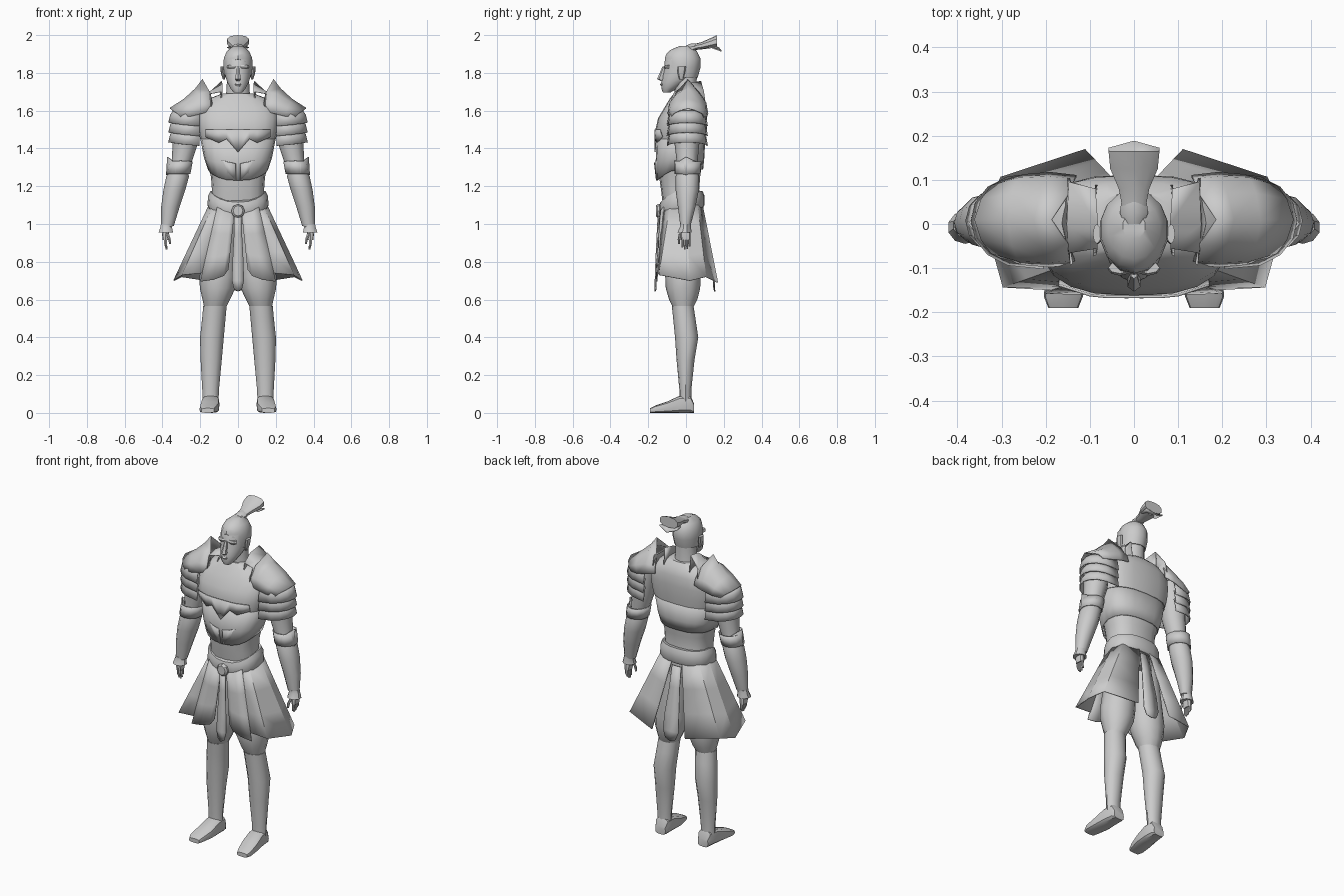
import bpy, bmesh, math
from mathutils import Vector

GREY = bpy.data.materials.new("plain_grey")
GREY.diffuse_color = (0.6, 0.6, 0.6, 1)


def finish(name, bm, mirror=False, thick=0, angle=35):
    bmesh.ops.remove_doubles(bm, verts=bm.verts, dist=0.0005)
    bmesh.ops.recalc_face_normals(bm, faces=bm.faces)
    me = bpy.data.meshes.new(name)
    bm.to_mesh(me)
    bm.free()
    me.materials.append(GREY)
    me.shade_smooth()
    me.set_sharp_from_angle(angle=math.radians(angle))
    ob = bpy.data.objects.new(name, me)
    bpy.context.collection.objects.link(ob)
    if thick:
        m = ob.modifiers.new("thickness", 'SOLIDIFY')
        m.thickness, m.offset = thick, 0
    if mirror:
        ob.modifiers.new("mirror", 'MIRROR')
    return ob


def loft(name, rings, n=12, p=1.0, along_y=False, mirror=False, cap=True, angle=35):
    """Rings are (height, centre x, half width, front, back, front drop)."""
    bm = bmesh.new()
    loops = []
    for r in rings:
        h, cx, rx, a, b = r[:5]
        drop = r[5] if len(r) > 5 else 0
        loop = []
        for i in range(n):
            t = 2 * math.pi * i / n
            s, c = math.sin(t), -math.cos(t)
            x = cx + rx * math.copysign(abs(s) ** p, s)
            d = (a + b) / 2 + (b - a) / 2 * math.copysign(abs(c) ** p, c)
            z = h - drop * max(0, -c) ** 1.5
            loop.append(bm.verts.new((x, z, d) if along_y else (x, d, z)))
        loops.append(loop)
    for l0, l1 in zip(loops, loops[1:]):
        for i in range(n):
            j = (i + 1) % n
            bm.faces.new((l0[i], l0[j], l1[j], l1[i]))
    if cap:
        bm.faces.new(loops[0])
        bm.faces.new(loops[-1])
    return finish(name, bm, mirror, 0 if cap else 0.006, angle)


def plate(name, rows, mirror=True, thick=0.006, angle=35):
    """A thin sheet through a grid of points."""
    bm = bmesh.new()
    g = [[bm.verts.new(v) for v in row] for row in rows]
    for a, b in zip(g, g[1:]):
        for i in range(len(a) - 1):
            bm.faces.new((a[i], a[i + 1], b[i + 1], b[i]))
    return finish(name, bm, mirror, thick, angle)


def between(top, bottom, steps=3):
    return [[Vector(a).lerp(Vector(b), k / steps) for a, b in zip(top, bottom)]
            for k in range(steps + 1)]


# Legs and feet
loft("shin", [(.06, .145, .042, -.035, .028), (.12, .145, .044, -.035, .028),
              (.28, .142, .056, -.05, .045), (.40, .138, .063, -.058, .065),
              (.50, .128, .062, -.068, .05), (.565, .122, .062, -.075, .04)], mirror=True)
loft("thigh", [(.55, .122, .055, -.065, .035), (.60, .115, .073, -.09, .06),
               (.66, .108, .094, -.107, .075), (.72, .104, .1, -.11, .078),
               (.85, .092, .09, -.11, .08), (1.06, .075, .078, -.1, .07)], mirror=True)
loft("foot", [(-.19, .16, .034, 0, .025), (-.165, .16, .044, 0, .038), (-.10, .15, .05, 0, .06),
              (-.035, .145, .047, 0, .09), (.025, .142, .042, 0, .09), (.042, .142, .034, 0, .05)],
     p=.55, along_y=True, mirror=True)

# Torso with layered armour
loft("waist", [(1.0, 0, .13, -.105, .08), (1.12, 0, .142, -.125, .08), (1.18, 0, .138, -.132, .07),
               (1.25, 0, .143, -.142, .075), (1.36, 0, .175, -.145, .09), (1.48, 0, .195, -.145, .095)],
     n=16, p=.8)
loft("belly_plate", [(1.29, 0, .157, -.153, .088, .06), (1.35, 0, .177, -.158, .094, .03),
                     (1.47, 0, .2, -.152, .1)], n=20, p=.8, cap=False)
loft("chest_plate", [(1.45, 0, .2, -.158, .104, .0), (1.50, 0, .213, -.162, .11),
                     (1.56, 0, .217, -.148, .112), (1.62, 0, .205, -.112, .11),
                     (1.665, 0, .15, -.085, .095), (1.69, 0, .085, -.065, .07)], n=20, p=.75)
plate("breast_ridge", [[(0, -.163, 1.38), (.06, -.161, 1.45), (.10, -.154, 1.43), (.17, -.125, 1.46)],
                       [(0, -.165, 1.50), (.06, -.165, 1.50), (.10, -.161, 1.50), (.17, -.138, 1.50)]])
plate("belly_rib", [[(.012, -.156, 1.23), (.05, -.153, 1.27), (.11, -.125, 1.25)],
                    [(.012, -.166, 1.32), (.06, -.162, 1.33), (.145, -.115, 1.36)]])

# Belt and buckle
loft("belt", [(1.085, 0, .155, -.135, .09, .045), (1.10, 0, .162, -.142, .098, .045),
              (1.15, 0, .158, -.142, .098, .055), (1.175, 0, .146, -.136, .088, .06)],
     n=20, p=.85)
loft("buckle", [(-.16, 0, .026, 1.042, 1.098), (-.15, 0, .036, 1.032, 1.105),
                (-.125, 0, .036, 1.032, 1.105)], n=8, along_y=True)

# Skirt panels and hanging cloths
plate("front_skirt", between(
    [(.02, -.137, 1.05), (.04, -.137, 1.06), (.075, -.133, 1.07), (.11, -.118, 1.09)],
    [(.05, -.152, .76), (.075, -.155, .725), (.13, -.157, .705), (.20, -.155, .695)]))
plate("side_skirt", between(
    [(.09, -.125, 1.08), (.135, -.085, 1.09), (.152, 0, 1.10), (.13, .06, 1.10), (.035, .088, 1.09)],
    [(.19, -.147, .74), (.295, -.142, .73), (.34, .02, .70), (.30, .105, .72), (.11, .167, .69)]),
    angle=25)
for name, w, y0, y1 in (("front_cloth", .026, -.142, -.158), ("back_cloth", .042, .088, .145)):
    plate(name, [[(-w * k, y0 + (y1 - y0) * t, z), (0, (y0 + (y1 - y0) * t) * 1.03, z - e),
                  (w * k, y0 + (y1 - y0) * t, z)]
                 for z, k, t, e in ((1.07, .7, 0, 0), (.95, .8, .35, 0), (.80, 1.1, .8, 0),
                                    (.70, 1.2, 1, 0), (.655, .8, 1.05, .012))], mirror=False)

# Arms, guards and hands
loft("upper_arm", [(1.64, .25, .05, -.05, .06), (1.56, .27, .075, -.07, .08), (1.42, .28, .066, -.06, .07),
                   (1.32, .30, .052, -.048, .06), (1.26, .315, .05, -.045, .055)], mirror=True)
loft("forearm", [(1.30, .312, .046, -.042, .055), (1.25, .32, .06, -.055, .07), (1.18, .337, .058, -.055, .068),
                 (1.09, .358, .049, -.043, .05), (.99, .374, .034, -.03, .024)], mirror=True)
loft("elbow_guard", [(1.265, .317, .062, -.058, .072), (1.33, .305, .062, -.06, .08, -.005)],
     mirror=True, cap=False)
plate("elbow_spike", [[(.33, -.055, 1.27), (.378, 0, 1.26), (.33, .068, 1.27)],
                      [(.33, -.055, 1.32), (.372, 0, 1.355), (.33, .075, 1.32)]])
loft("glove_cuff", [(.955, .382, .04, -.045, .03), (.985, .38, .032, -.032, .026),
                    (1.0, .375, .035, -.032, .026)], n=10, mirror=True)
loft("palm", [(.975, .38, .016, -.02, .018), (.945, .383, .019, -.03, .024), (.915, .384, .015, -.026, .024)],
     n=8, p=.7, mirror=True)
for i, end in enumerate((.875, .865, .868, .88)):
    y = -.019 + .0125 * i
    loft(f"finger_{i + 1}", [(.92, .384, .008, y - .006, y + .006), (.895, .384, .008, y - .006, y + .006),
                             (end, .378, .005, y - .004, y + .004)], n=6, mirror=True)
loft("thumb", [(.95, .374, .009, -.038, -.022), (.92, .363, .008, -.044, -.03),
               (.895, .36, .005, -.042, -.032)], n=6, mirror=True)

# Shoulder armour: one peaked cap over three flared bands
CAP = [[(.13, 1.60, -.098), (.135, 1.64, -.09), (.15, 1.70, -.055), (.187, 1.765, 0)],
       [(.19, 1.585, -.105), (.197, 1.64, -.095), (.21, 1.685, -.06), (.225, 1.715, 0)],
       [(.25, 1.57, -.1), (.262, 1.615, -.092), (.275, 1.645, -.058), (.285, 1.66, 0)],
       [(.30, 1.565, -.085), (.322, 1.585, -.075), (.345, 1.60, -.045), (.36, 1.612, 0)]]
plate("shoulder_cap", [[(x, .01 + d, z) for x, z, d in r] +
                       [(x, .01 - d, z) for x, z, d in r[-2::-1]] for r in CAP], angle=50)
for k in range(3):
    z = 1.60 - .052 * k
    rows = []
    for dz, grow in ((0, .86), (-.04, .96), (-.082, 1.03)):
        row = []
        for i in range(9):
            t = math.pi * (i / 8 - .5)
            lift = .018 * math.cos(t) if dz else 0
            row.append((.215 + .147 * grow * math.cos(t) ** .8 if abs(t) < 1.5 else .205,
                        .007 + .103 * grow * math.sin(t), z + dz + lift))
        rows.append(row)
    plate(f"shoulder_band_{k + 1}", rows)
plate("collar_flap", [[(.09, -.075, 1.66), (.095, 0, 1.66), (.085, .09, 1.64)],
                      [(.085, -.055, 1.70), (.083, 0, 1.74), (.088, .08, 1.755)],
                      [(.145, -.065, 1.69), (.15, 0, 1.70), (.145, .095, 1.70)],
                      [(.14, -.1, 1.60), (.16, 0, 1.66), (.15, .108, 1.61)]])

# Neck, head and face
loft("neck", [(1.64, 0, .075, -.06, .065), (1.70, 0, .062, -.06, .055), (1.80, 0, .056, -.06, .058)])
loft("head", [(1.695, 0, .022, -.122, -.085), (1.715, 0, .04, -.13, -.05), (1.75, 0, .058, -.13, .01),
              (1.78, 0, .068, -.126, .055), (1.82, 0, .074, -.116, .07), (1.87, 0, .073, -.112, .073),
              (1.905, 0, .06, -.09, .06), (1.93, 0, .03, -.05, .03)], n=14)
loft("hair", [(1.775, 0, .074, -.112, .062, -.10), (1.83, 0, .079, -.108, .077, -.06),
              (1.875, 0, .077, -.1, .078, -.03), (1.915, 0, .06, -.08, .058, -.008),
              (1.942, 0, .026, -.035, .025)], n=14)
loft("nose", [(1.758, 0, .012, -.135, -.11), (1.768, 0, .017, -.153, -.11), (1.835, 0, .008, -.124, -.10)],
     n=6, mirror=False)
loft("brow", [(1.822, .032, .026, -.112, -.085), (1.832, .032, .028, -.117, -.085),
              (1.842, .032, .026, -.112, -.085)], n=8, mirror=True)
loft("lips", [(1.728, 0, .012, -.13, -.11), (1.738, 0, .018, -.138, -.11), (1.748, 0, .012, -.131, -.11)], n=8)
loft("ear", [(1.765, .074, .006, -.035, -.015), (1.80, .081, .01, -.045, -.005),
             (1.835, .084, .009, -.045, .0)], n=8, mirror=True)

# Topknot and swept-back tail
loft("topknot", [(.0, 0, .022, 1.915, 1.945), (.025, 0, .034, 1.905, 1.955), (.05, 0, .03, 1.915, 1.955)],
     n=10, along_y=True)
loft("hair_tail", [(.03, 0, .026, 1.92, 1.95), (.08, 0, .036, 1.924, 1.962), (.125, 0, .056, 1.93, 1.982),
                   (.165, 0, .06, 1.935, 2.0)], n=10, p=.8, along_y=True)
plate("tail_tip", [[(0, .12, 1.94), (.05, .12, 1.935)], [(0, .188, 1.915), (.058, .172, 1.935)]])
